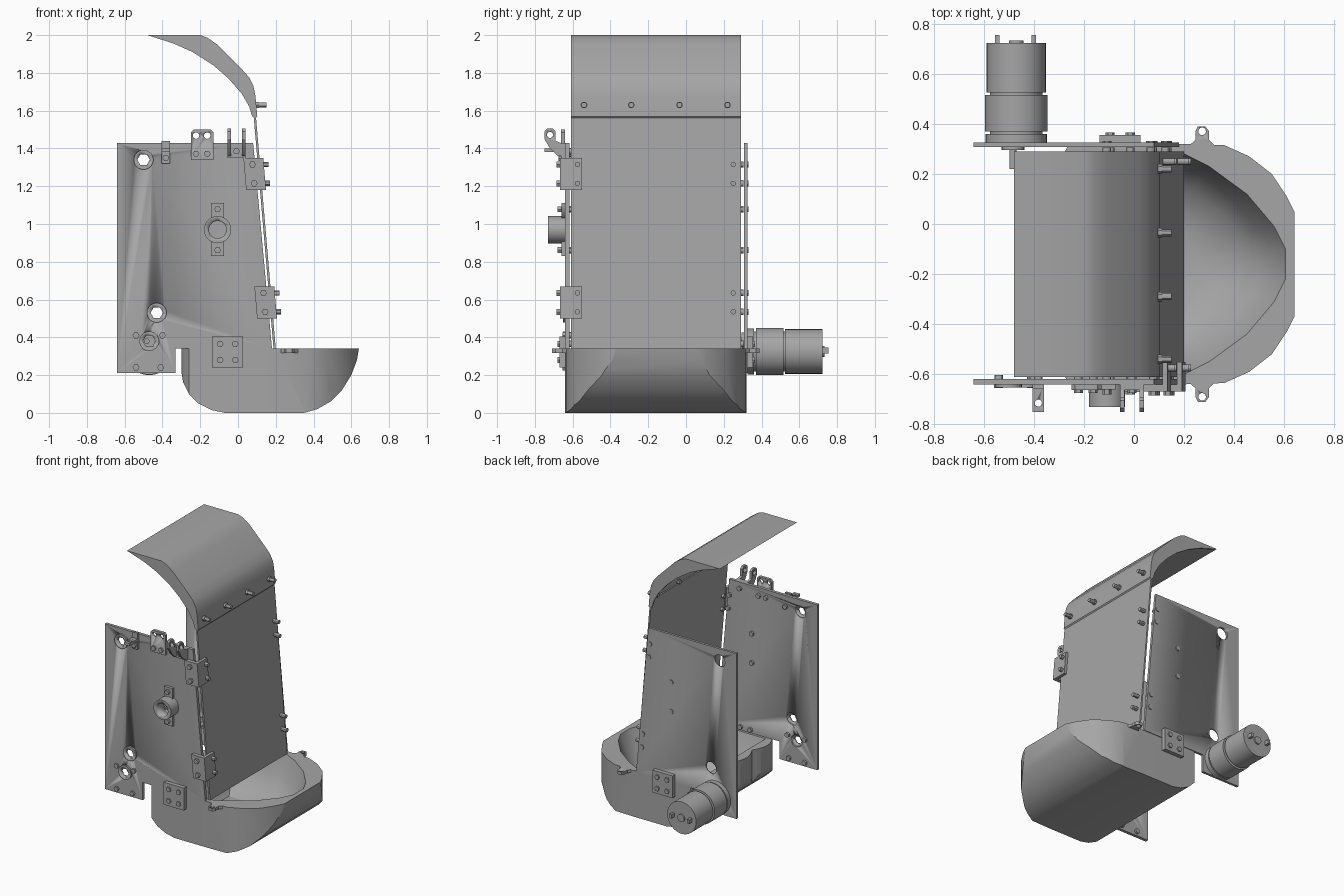
import bpy, bmesh, math
from mathutils import Vector, Matrix

if bpy.data.objects.get("Cube"):
    bpy.data.objects.remove(bpy.data.objects["Cube"])

grey = bpy.data.materials.new("plain grey")
grey.use_nodes = True
GREY = (0.38, 0.38, 0.38, 1)
grey.diffuse_color = GREY
grey.node_tree.nodes["Principled BSDF"].inputs["Base Color"].default_value = GREY

FRONT, BACK = -0.64, 0.325   # outer faces of the side plates
MID = -0.16                  # centre plane between them


def finish(name, bm):
    bmesh.ops.recalc_face_normals(bm, faces=bm.faces)
    me = bpy.data.meshes.new(name)
    bm.to_mesh(me)
    bm.free()
    ob = bpy.data.objects.new(name, me)
    bpy.context.collection.objects.link(ob)
    me.materials.append(grey)
    bpy.ops.object.select_all(action='DESELECT')
    bpy.context.view_layer.objects.active = ob
    ob.select_set(True)
    bpy.ops.object.shade_smooth_by_angle(angle=math.radians(30))
    return ob


def loft(name, rings):
    bm = bmesh.new()
    vs = [[bm.verts.new(p) for p in ring] for ring in rings]
    n = len(vs[0])
    for a, b in zip(vs, vs[1:]):
        for i in range(n):
            bm.faces.new((a[i], a[(i + 1) % n], b[(i + 1) % n], b[i]))
    bm.faces.new(vs[0])
    bm.faces.new(vs[-1])
    return finish(name, bm)


def prism(name, pts, axis, a, b):
    """Extrude a 2D outline along an axis from a to b."""
    def place(p, t):
        return {'X': (t, p[0], p[1]), 'Y': (p[0], t, p[1]), 'Z': (p[0], p[1], t)}[axis]
    return loft(name, [[place(p, t) for p in pts] for t in (a, b)])


def box(name, x, y, z):
    return prism(name, [(x[0], z[0]), (x[1], z[0]), (x[1], z[1]), (x[0], z[1])], 'Y', *y)


def disc(name, c, r, axis, a, b, n=32):
    """Cylinder about point c in the plane across the axis."""
    pts = [(c[0] + r * math.cos(i * math.tau / n), c[1] + r * math.sin(i * math.tau / n)) for i in range(n)]
    return prism(name, pts, axis, a, b)


def boolean(ob, cutter, op='DIFFERENCE'):
    cutter.hide_render = True
    m = ob.modifiers.new("cut", 'BOOLEAN')
    m.operation, m.object, m.solver = op, cutter, 'EXACT'
    bpy.context.view_layer.objects.active = ob
    bpy.ops.object.modifier_apply(modifier=m.name)
    bpy.data.objects.remove(cutter)


def hole(ob, c, r, axis, a, b, n=24):
    boolean(ob, disc("hole_cutter", c, r, axis, a, b, n))


def bolt(name, x, z, out=0.03, side=-1):
    """Hex nut outside a side plate and a dome head inside it."""
    face = FRONT if side < 0 else BACK
    disc(name + "_nut", (x, z), 0.018, 'Y', face, face + side * out, 6)
    disc(name + "_head", (x, z), 0.017, 'Y', face - side * 0.02, face - side * 0.038, 12)


def panel_x(z):
    return 0.2 - 0.0854 * (z - 0.34)


# Bucket: side profile crossed with a rounded plan, scalloped on the rear edge
profile = [(-0.3, 0.34), (-0.3, 0.22), (-0.29, 0.16), (-0.26, 0.1), (-0.21, 0.05), (-0.14, 0.015), (-0.07, 0),
           (0.35, 0), (0.42, 0.02), (0.49, 0.06), (0.55, 0.12), (0.6, 0.2), (0.63, 0.28), (0.64, 0.34)]
curve = [(0.2, 0.48), (0.36, 0.475), (0.46, 0.43), (0.55, 0.36), (0.61, 0.27), (0.64, 0.21)]
nose = [(x, MID + d) for x, d in curve] + [(x, MID - d) for x, d in reversed(curve)]
lobes = [(-0.26 - 0.04 * abs(math.sin(i * math.pi / 8)), MID - 0.48 + i * 0.03) for i in range(33)]
bucket = prism("bucket", profile, 'Y', -0.66, 0.34)
boolean(bucket, prism("plan_cutter", nose + lobes, 'Z', -0.1, 0.5), 'INTERSECT')
inner = [(0.2, 0.44), (0.3, 0.39), (0.45, 0.28), (0.56, 0.15), (0.605, 0.06)]
mouth = [(-0.23, 0.44)] + inner
mouth = mouth + [(x, -d) for x, d in reversed(mouth)]
bowl = [[(x * s, MID + d * s, z) for x, d in mouth]
        for z, s in ((0.4, 1), (0.34, 1), (0.2, 0.9), (0.1, 0.76), (0.03, 0.5))]
boolean(bucket, loft("bowl_cutter", bowl))
bpy.context.view_layer.objects.active = bucket
bucket.select_set(True)
bpy.ops.object.shade_smooth_by_angle(angle=math.radians(30))

# Rim lugs on both sides
for side in (-1, 1):
    edge = MID + side * 0.465
    tip = edge + side * 0.065
    lug = prism("rim_lug", [(0.21, edge), (0.245, edge + side * 0.03), (0.245, tip), (0.255, tip + side * 0.02),
                            (0.285, tip + side * 0.02), (0.3, tip), (0.3, edge + side * 0.03), (0.33, edge)],
                'Z', 0.318, 0.34)
    hole(lug, (0.272, tip), 0.015, 'Z', 0.3, 0.36)

# Side plates
outline = [(-0.64, 0.21), (-0.33, 0.21), (-0.33, 0.34), (0.18, 0.34), (0.08, 1.43), (-0.64, 1.43)]
for name, a, b in (("front_plate", FRONT, FRONT + 0.022), ("back_plate", BACK - 0.018, BACK)):
    plate = prism(name, outline, 'Y', a, b)
    for c in ((-0.5, 1.34), (-0.43, 0.53)) + (((-0.47, 0.38),) if a < 0 else ()):
        hole(plate, c, 0.045, 'Y', a - 0.1, b + 0.1)

# Bushings in the plate holes
for x, z in ((-0.5, 1.34), (-0.43, 0.53), (-0.47, 0.38)):
    bush = disc("bushing", (x, z), 0.052, 'Y', FRONT - 0.012, FRONT + 0.01)
    hole(bush, (x, z), 0.033, 'Y', -0.7, -0.58, 6)
for x, z in ((-0.54, 0.41), (-0.4, 0.41), (-0.54, 0.24), (-0.41, 0.24)):
    bolt("corner_bolt", x, z, 0.015)

# Sloping cover panel
prism("cover_panel", [(panel_x(0.34) - 0.012, 0.34), (panel_x(0.34), 0.34), (panel_x(1.62), 1.62),
                      (panel_x(1.62) - 0.012, 1.62)], 'Y', -0.61, 0.29)

# Curved hood: thin skin with crescent end walls
outer = [(-0.48, 2.0), (-0.2, 2.0), (-0.16, 1.985), (-0.11, 1.95), (0.02, 1.82), (0.06, 1.775),
         (0.082, 1.73), (0.092, 1.68), (0.102, 1.57)]
under = [(0.075, 1.57), (0.06, 1.62), (0.02, 1.69), (-0.05, 1.77), (-0.13, 1.84), (-0.24, 1.91), (-0.34, 1.955)]
skin = [(x - 0.008, z - 0.01) for x, z in reversed(outer[1:])]
prism("hood_skin", outer + skin, 'Y', -0.61, 0.29)
for y in (-0.61, 0.278):
    prism("hood_end", outer + under, 'Y', y, y + 0.012)
for y in (-0.54, -0.29, -0.035, 0.22):
    disc("hood_screw", (y, 1.63), 0.014, 'X', 0.07, 0.15, 12)
    disc("hood_screw_collar", (y, 1.63), 0.019, 'X', 0.08, 0.112, 6)

# Angle brackets joining the front plate and panel, with screws on both edges
for low in (0.5, 1.18):
    top = low + 0.17
    for name, w, y0, y1 in (("bracket_side", 0.085, -0.668, -0.64), ("bracket_face", 0.0, -0.668, -0.55)):
        prism(name, [(panel_x(low) - w, low), (panel_x(low) + 0.02, low), (panel_x(top) + 0.02, top),
                     (panel_x(top) - w, top)], 'Y', y0, y1)
    for z in (low + 0.035, low + 0.135):
        for y in (-0.575, 0.25):
            disc("panel_screw", (y, z), 0.014, 'X', panel_x(z) - 0.03, panel_x(z) + 0.045, 12)
        bolt("bracket_bolt", panel_x(z) - 0.04, z, 0.045)
        bolt("edge_bolt", panel_x(z) - 0.05, z, 0.006, 1)

# Bearing with two bolted ears
ear = box("bearing_ears", (-0.143, -0.073), (FRONT - 0.02, FRONT), (0.83, 1.11))
ring = disc("bearing_ring", (-0.108, 0.97), 0.072, 'Y', FRONT - 0.09, FRONT, 40)
for part in (ear, ring):
    hole(part, (-0.108, 0.97), 0.046, 'Y', -0.8, -0.639, 32)
for z in (0.862, 1.078):
    bolt("bearing_bolt", -0.108, z, 0.04)
    bolt("rear_bolt", -0.108, z, 0.006, 1)

# Square bracing plates at the bucket joint, front and back
for side, face in ((-1, FRONT), (1, BACK)):
    box("joint_plate", (-0.138, 0.026), sorted((face, face + side * 0.03)), (0.24, 0.405))
    for x in (-0.095, -0.015):
        for z in (0.28, 0.365):
            bolt("joint_bolt", x, z, 0.04, side)

# Top tab with two eyes
tab = prism("top_tab", [(-0.25, 1.34), (-0.13, 1.34), (-0.13, 1.485), (-0.145, 1.5), (-0.235, 1.5), (-0.25, 1.485)],
            'Y', FRONT - 0.022, FRONT)
for x in (-0.222, -0.163):
    hole(tab, (x, 1.468), 0.017, 'Y', -0.7, -0.6)
    bolt("tab_bolt", x, 1.372, 0.035)

# Clevis with two arms
box("clevis_base", (-0.055, 0.04), (FRONT - 0.022, FRONT), (1.35, 1.43))
for x in (-0.055, 0.022):
    arm = prism("clevis_arm", [(-0.64, 1.36), (-0.64, 1.42), (-0.69, 1.44), (-0.69, 1.49), (-0.705, 1.505),
                               (-0.735, 1.505), (-0.75, 1.49), (-0.75, 1.45), (-0.72, 1.4), (-0.68, 1.36)],
                'X', x, x + 0.018)
    hole(arm, (-0.72, 1.472), 0.016, 'X', x - 0.1, x + 0.1)
bolt("clevis_bolt", -0.008, 1.385, 0.035)

# Small angled lug near the top
box("lug_base", (-0.405, -0.36), (FRONT - 0.018, FRONT), (1.32, 1.44))
tongue = box("lug_tongue", (-0.405, -0.36), (-0.75, FRONT), (1.38, 1.4))
hole(tongue, (-0.382, -0.715), 0.014, 'Z', 1.3, 1.5)
bolt("lug_bolt", -0.382, 1.35, 0.035)

# Motor behind the back plate
MOTOR = (-0.47, 0.325)
for name, r, a, b in (("motor_flange", 0.122, BACK, 0.36), ("motor_neck", 0.105, 0.35, 0.53),
                      ("gear_case", 0.125, 0.37, 0.515), ("motor_can", 0.118, 0.525, 0.722),
                      ("motor_boss", 0.028, 0.72, 0.732)):
    disc(name, MOTOR, r, 'Y', a, b, 48)
for dx in (-0.085, 0.06):
    box("motor_terminal", (MOTOR[0] + dx, MOTOR[0] + dx + 0.018), (0.72, 0.755), (0.315, 0.345))
disc("shaft", (-0.483, 0.38), 0.014, 'Y', 0.22, BACK, 20)
disc("shaft_collar", (-0.483, 0.38), 0.045, 'Y', 0.295, BACK, 24)
